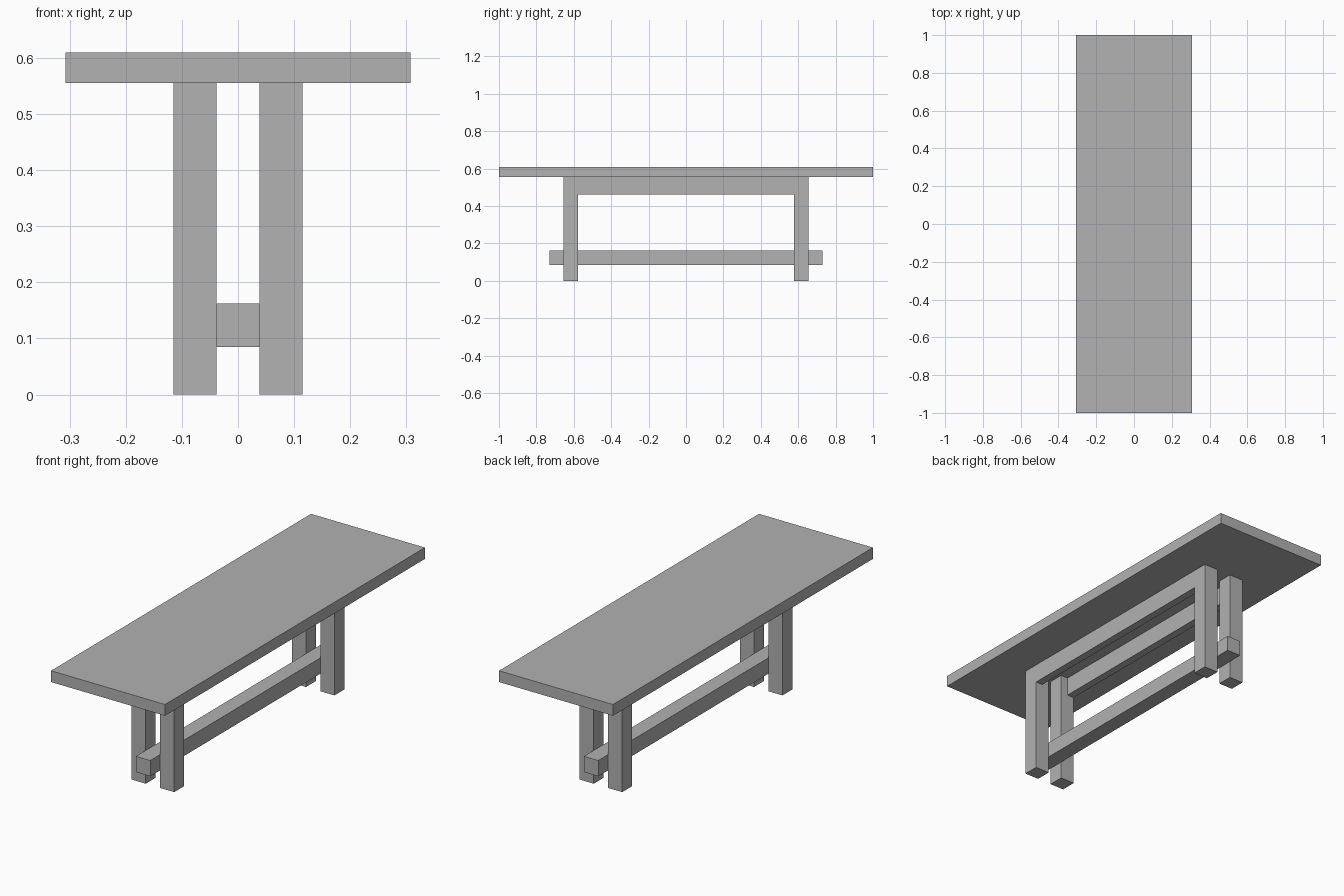
import bpy

cube = bpy.data.objects.get("Cube")
if cube:
    bpy.data.objects.remove(cube, do_unlink=True)

GREY = (0.445, 0.445, 0.445, 1)
grey = bpy.data.materials.new("plain grey")
grey.use_nodes = True
grey.diffuse_color = GREY
grey.node_tree.nodes["Principled BSDF"].inputs["Base Color"].default_value = GREY


def beam(name, x, y, z):
    """Box spanning the given (low, high) range on each axis."""
    spans = (x, y, z)
    bpy.ops.mesh.primitive_cube_add(size=1, location=[(a + b) / 2 for a, b in spans])
    obj = bpy.context.object
    obj.name = name
    obj.scale = [abs(b - a) for a, b in spans]
    bpy.ops.object.transform_apply(location=False, rotation=False, scale=True)
    obj.data.materials.append(grey)
    return obj


HEIGHT, UNDERSIDE = 0.61, 0.555
INNER, MIDDLE, OUTER = 0.0385, 0.077, 0.115   # leg positions across the table
LEG_IN, LEG_OUT = 0.578, 0.655                # leg positions along the table

# Table top
beam("table_top", (-0.307, 0.307), (-1, 1), (UNDERSIDE, HEIGHT))

# Low stretcher passing between the leg pairs
beam("stretcher", (-INNER, INNER), (-0.73, 0.73), (0.085, 0.162))

for side, sx in (("left", 1), ("right", -1)):
    # Apron rail, flush with the outer faces of the legs
    beam(f"{side}_apron", (sx * MIDDLE, sx * OUTER), (-LEG_IN, LEG_IN), (0.463, UNDERSIDE))
    # Legs
    for end, sy in (("front", -1), ("back", 1)):
        beam(f"{end}_{side}_leg", (sx * INNER, sx * OUTER),
             (sy * LEG_IN, sy * LEG_OUT), (0, UNDERSIDE))
